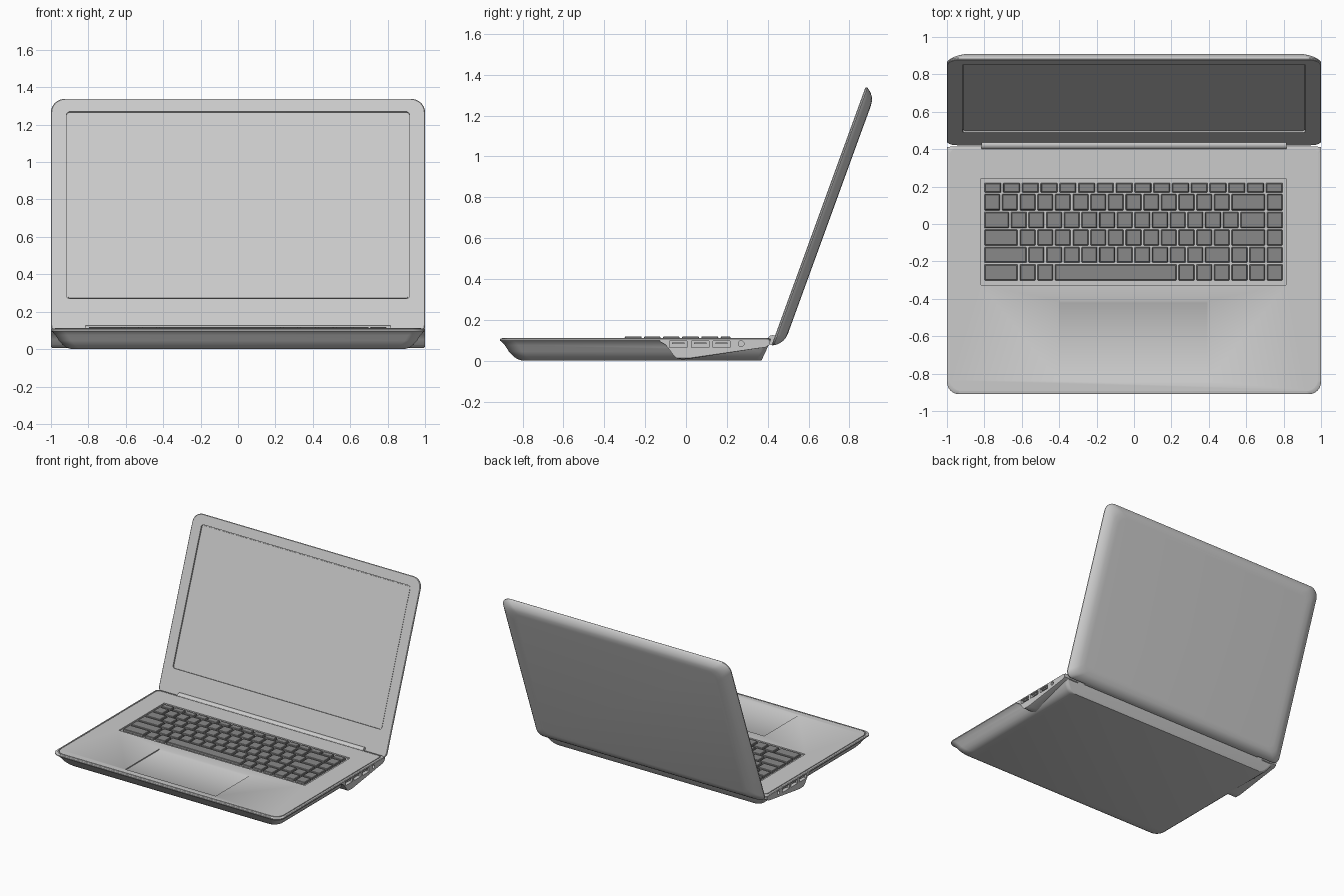
import bpy, bmesh, math
from mathutils import Matrix

if "Cube" in bpy.data.objects:
    bpy.data.objects.remove(bpy.data.objects["Cube"])


def make(name, bm, smooth=None):
    bmesh.ops.recalc_face_normals(bm, faces=bm.faces)
    me = bpy.data.meshes.new(name)
    bm.to_mesh(me)
    bm.free()
    ob = bpy.data.objects.new(name, me)
    bpy.context.collection.objects.link(ob)
    if smooth:
        shade(ob, smooth)
    return ob


def activate(ob):
    bpy.ops.object.select_all(action='DESELECT')
    ob.select_set(True)
    bpy.context.view_layer.objects.active = ob


def shade(ob, deg):
    activate(ob)
    bpy.ops.object.shade_smooth_by_angle(angle=math.radians(deg))


def cut(ob, cutter):
    m = ob.modifiers.new("cut", 'BOOLEAN')
    m.operation, m.solver, m.object = 'DIFFERENCE', 'EXACT', cutter
    activate(ob)
    bpy.ops.object.modifier_apply(modifier=m.name)


def rounded(hw, y0, y1, r0, r1, n=8):
    """Rounded rectangle outline; r0 at the y0 corners, r1 at the y1 corners."""
    pts = []
    for cx, cy, r, a in ((hw - r0, y0 + r0, r0, -90), (hw - r1, y1 - r1, r1, 0),
                         (r1 - hw, y1 - r1, r1, 90), (r0 - hw, y0 + r0, r0, 180)):
        for i in range(n + 1):
            t = math.radians(a + 90 * i / n)
            pts.append((cx + r * math.cos(t), cy + r * math.sin(t)))
    return pts


def loft(bm, rings):
    """Closed skin through rings of 3D points."""
    rows = [[bm.verts.new(p) for p in ring] for ring in rings]
    for a, b in zip(rows, rows[1:]):
        for i in range(len(a)):
            j = (i + 1) % len(a)
            bm.faces.new((a[i], a[j], b[j], b[i]))
    bm.faces.new(rows[0])
    bm.faces.new(rows[-1])


def box(bm, x0, x1, y0, y1, z0, z1, tx=0.0, ty=0.0):
    """Box whose top is inset by tx, ty."""
    low = [(x0, y0, z0), (x1, y0, z0), (x1, y1, z0), (x0, y1, z0)]
    top = [(x0 + tx, y0 + ty, z1), (x1 - tx, y0 + ty, z1),
           (x1 - tx, y1 - ty, z1), (x0 + tx, y1 - ty, z1)]
    loft(bm, [low, top])


# Base body: (z, side inset, front inset, back inset) from the deck down
sections = [(.112, .022, .022, .022), (.106, .022, .022, .022), (.106, .016, .016, .016),
            (.111, .016, .016, .016), (.109, .004, .004, .004), (.105, 0, 0, 0),
            (.098, 0, 0, .001), (.092, .008, .008, .004), (.075, .024, .024, .011),
            (.045, .043, .043, .025), (.022, .064, .064, .036), (.008, .084, .084, .042),
            (0, .11, .11, .046)]
bm = bmesh.new()
loft(bm, [[(x, y, z) for x, y in rounded(1 - s, -.91 + f, .415 - b, .065, .025)]
          for z, s, f, b in sections])
base = make("base_body", bm)

# Side port housings
prof = [(-.13, .1), (-.125, .092), (-.10, .078), (-.08, .052), (-.06, .024), (-.045, .012),
        (-.02, .006), (.01, .008), (.39, .066), (.41, .078), (.412, .1)]
bm = bmesh.new()
for s in (1, -1):
    loft(bm, [[(s * .87, y, z) for y, z in prof], [(s * .994, y, z) for y, z in prof],
              [(s, y, max(z, .012)) for y, z in prof]])
housing = make("port_housing", bm)

# Port openings on both sides
ports = [(-.08, .005), (.028, .112), (.132, .216)]
bm = bmesh.new()
for s in (1, -1):
    xs = sorted((s * .965, s * 1.05))
    for a, b in ports:
        box(bm, *xs, a, b, .065, .097)
    bmesh.ops.create_cone(bm, cap_ends=True, segments=24, radius1=.014, radius2=.014, depth=.08,
                          matrix=Matrix.Translation((s * 1.005, .27, .083))
                          @ Matrix.Rotation(math.pi / 2, 4, 'Y'))
port_cutter = make("port_cutter", bm)

# Keyboard well and touchpad recess
bm = bmesh.new()
box(bm, -.818, .814, -.325, .243, .102, .15)
well_cutter = make("well_cutter", bm)
bm = bmesh.new()
box(bm, -.398, .392, -.828, -.422, .105, .119, -.002, -.024)
pad_cutter = make("pad_cutter", bm)

for c in (port_cutter, well_cutter, pad_cutter):
    cut(base, c)
cut(housing, port_cutter)
shade(base, 32)
shade(housing, 32)

# Tongues inside the ports
bm = bmesh.new()
for s in (1, -1):
    for a, b in ports:
        box(bm, *sorted((s * .96, s * .992)), a + .012, b - .012, .081, .09)
make("port_tongue", bm)

# Keys, widths in key units, 17 per row
rows = [(.168, .22, [17 / 16] * 16),
        (.073, .16, [1] * 14 + [2, 1]),
        (-.022, .065, [1.5] + [1] * 13 + [1.5, 1]),
        (-.115, -.03, [2] + [1] * 12 + [2, 1]),
        (-.207, -.123, [2.5] + [1] * 10 + [1.5, 1, 1, 1]),
        (-.302, -.215, [2, 1, 1, 7] + [1] * 6)]
bm = bmesh.new()
unit = 1.605 / 17
for y0, y1, widths in rows:
    x = -.805
    for w in widths:
        box(bm, x + .005, x + w * unit - .005, y0, y1, .1, .119, .003, .003)
        x += w * unit
keys = make("keys", bm)
bev = keys.modifiers.new("bevel", 'BEVEL')
bev.width, bev.segments = .003, 1
mat = bpy.data.materials.new("dark_grey")
mat.diffuse_color = (.25, .25, .25, 1)
mat.use_nodes = True
mat.node_tree.nodes["Principled BSDF"].inputs["Base Color"].default_value = mat.diffuse_color
keys.data.materials.append(mat)

# Hinge bar
bm = bmesh.new()
bmesh.ops.create_cone(bm, cap_ends=True, segments=24, radius1=.025, radius2=.025, depth=1.63,
                      matrix=Matrix.Translation((0, .424, .1))
                      @ Matrix.Rotation(math.pi / 2, 4, 'Y'))
make("hinge", bm, 35)

# Lid, modelled flat with the screen side up: (depth, inset)
shell = [(0, .004), (-.004, 0), (-.01, 0), (-.02, .008), (-.034, .025), (-.046, .047),
         (-.053, .072), (-.056, .11)]
bm = bmesh.new()
loft(bm, [[(x, y, z) for x, y in rounded(1 - i, i * .75, 1.341 - i * .75, .05, .075)]
          for z, i in shell])
lid = make("lid", bm)

# Screen recess with a fine groove around the panel
bm = bmesh.new()
loft(bm, [[(x, y, z) for x, y in rounded(.917, .203, 1.267, .018, .018)] for z in (-.012, .05)])
screen_cutter = make("screen_cutter", bm)
cut(lid, screen_cutter)
shade(lid, 32)
bm = bmesh.new()
loft(bm, [[(x, y, z) for x, y in rounded(.911, .209, 1.261, .014, .014)] for z in (-.02, -.007)])
screen = make("screen", bm)
for ob in (lid, screen):
    ob.matrix_world = (Matrix.Translation((0, .42, .079))
                       @ Matrix.Rotation(math.radians(70), 4, 'X'))

for c in (port_cutter, well_cutter, pad_cutter, screen_cutter):
    bpy.data.objects.remove(c, do_unlink=True)
